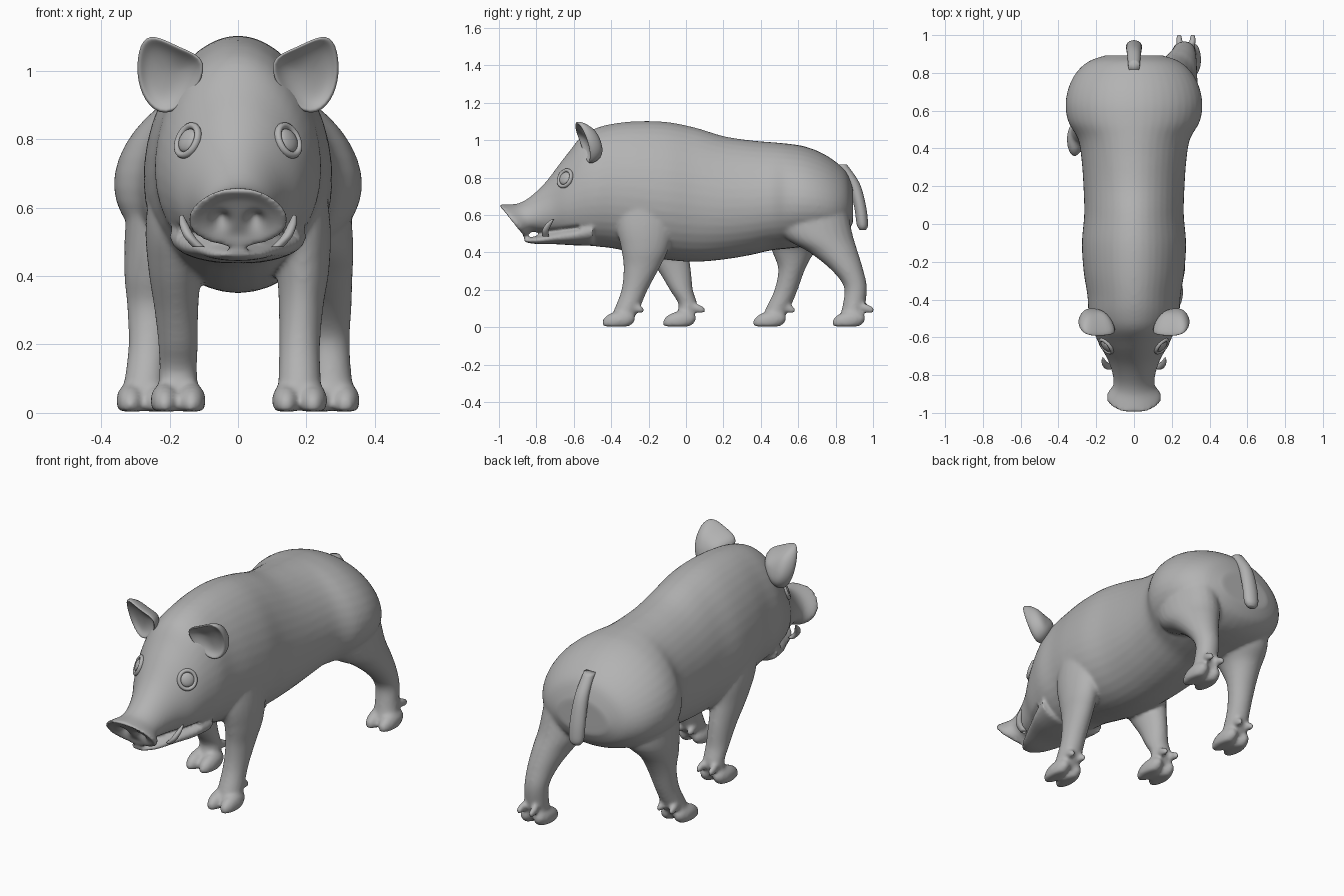
import bpy, bmesh, math
from mathutils import Vector, Matrix

cube = bpy.data.objects.get("Cube")
if cube:
    bpy.data.objects.remove(cube, do_unlink=True)

grey = bpy.data.materials.new("hide_grey")
grey.use_nodes = True
tone = (0.45, 0.45, 0.45, 1)
grey.diffuse_color = tone
grey.node_tree.nodes["Principled BSDF"].inputs["Base Color"].default_value = tone


def finish(name, bm):
    """Turn a bmesh into a smooth grey object."""
    bmesh.ops.recalc_face_normals(bm, faces=bm.faces)
    mesh = bpy.data.meshes.new(name)
    bm.to_mesh(mesh)
    bm.free()
    mesh.materials.append(grey)
    mesh.shade_smooth()
    ob = bpy.data.objects.new(name, mesh)
    bpy.context.collection.objects.link(ob)
    return ob


def blend(rows, steps=5):
    """Smooth interpolation through rows of parameters."""
    out = []
    for i in range(len(rows) - 1):
        a, b, c, d = (rows[max(0, min(len(rows) - 1, i + k))] for k in (-1, 0, 1, 2))
        for j in range(steps):
            t = j / steps
            out.append([q + t / 2 * (r - p + t * (2*p - 5*q + 4*r - s + t * (3*(q - r) + s - p)))
                        for p, q, r, s in zip(a, b, c, d)])
    return out + [list(rows[-1])]


def skin(bm, rings):
    """Bridge rings of points and cap both ends."""
    loops = [[bm.verts.new(p) for p in ring] for ring in rings]
    n = len(loops[0])
    for a, b in zip(loops, loops[1:]):
        for i in range(n):
            bm.faces.new((a[i], a[(i + 1) % n], b[(i + 1) % n], b[i]))
    bm.faces.new(loops[0])
    bm.faces.new(loops[-1])


def angles(n):
    return [2 * math.pi * i / n for i in range(n)]


def trunk(bm, rows):
    """Rows: y, top, bottom, half width, lean of the ring."""
    rings = []
    for y, top, bot, w, lean in blend(rows):
        mid, h = (top + bot) / 2, (top - bot) / 2
        rings.append([(w * math.cos(a) * (1 - 0.12 * math.sin(a)),
                       y + lean * h * math.sin(a), mid + h * math.sin(a)) for a in angles(40)])
    skin(bm, rings)


def limb(bm, rows, n=24):
    """Rows: x, y, z, radius x, radius y."""
    skin(bm, [[(x + rx * math.cos(a), y + ry * math.sin(a), z) for a in angles(n)]
              for x, y, z, rx, ry in blend(rows)])


def ball(bm, loc, size, tilt=0):
    m = Matrix.Translation(loc) @ Matrix.Rotation(tilt, 4, 'X') @ Matrix.Diagonal((*size, 1))
    return bmesh.ops.create_uvsphere(bm, u_segments=20, v_segments=12, radius=1, matrix=m)["verts"]


bm = bmesh.new()

# Head, torso and rump in one loft, from snout disc to tail end
trunk(bm, [(-.922, .625, .52, .1, -.8), (-.937, .656, .488, .142, -.8), (-.91, .657, .492, .14, -.75),
           (-.86, .662, .51, .11, -.5), (-.8, .7, .502, .112, -.3), (-.72, .785, .485, .138, -.15),
           (-.64, .92, .46, .182, 0), (-.56, 1.02, .442, .215, 0), (-.48, 1.065, .432, .238, 0),
           (-.38, 1.09, .42, .245, 0), (-.25, 1.102, .39, .265, 0), (-.1, 1.097, .36, .274, 0),
           (.05, 1.067, .35, .262, 0), (.2, 1.022, .362, .266, 0), (.34, 1, .385, .276, 0),
           (.45, .99, .41, .295, 0), (.54, .982, .42, .345, 0), (.63, .968, .43, .36, 0),
           (.72, .935, .44, .345, 0), (.8, .885, .46, .305, 0), (.86, .825, .5, .24, 0),
           (.893, .74, .56, .15, 0)])

# Lower jaw
trunk(bm, [(-.865, .475, .455, .03, 0), (-.8, .487, .445, .08, 0), (-.7, .52, .444, .125, 0),
           (-.6, .56, .438, .17, 0), (-.5, .62, .435, .2, 0)])

# Four legs in mid stride
limb(bm, [(.17, -.22, .75, .08, .13), (.185, -.22, .55, .085, .15), (.19, -.22, .42, .077, .127),
          (.185, -.237, .32, .066, .097), (.18, -.275, .2, .06, .07), (.18, -.315, .1, .062, .067),
          (.18, -.345, .04, .065, .06)])
limb(bm, [(-.17, -.2, .75, .08, .13), (-.185, -.15, .55, .085, .15), (-.185, -.11, .42, .077, .12),
          (-.18, -.06, .3, .064, .087), (-.175, -.025, .2, .058, .062), (-.175, .01, .12, .055, .05),
          (-.175, -.01, .05, .06, .05)])
limb(bm, [(.2, .65, .7, .12, .2), (.21, .7, .5, .127, .19), (.235, .79, .4, .1, .13),
          (.255, .86, .31, .077, .087), (.265, .905, .22, .062, .062), (.27, .9, .13, .06, .06),
          (.275, .88, .05, .065, .06)])
limb(bm, [(-.2, .6, .7, .12, .18), (-.215, .6, .5, .117, .17), (-.24, .575, .4, .092, .112),
          (-.25, .565, .31, .074, .072), (-.26, .535, .2, .06, .062), (-.27, .495, .11, .06, .064),
          (-.275, .465, .05, .065, .06)])

# Cloven hooves with a flat sole, and dewclaws behind them
for x, y in ((.18, -.36), (-.175, -.035), (.275, .87), (-.275, .447)):
    for side in (-1, 1):
        for v in ball(bm, (x + side * .039, y, .036), (.042, .092, .05), .2):
            v.co.z = max(v.co.z, .004)
        ball(bm, (x + side * .036, y + .1, .1), (.018, .042, .022), -.35)

# Fuse the flesh into one skin and soften the joins
body = finish("body", bm)
remesh = body.modifiers.new("fuse", 'REMESH')
remesh.mode = 'VOXEL'
remesh.voxel_size = .01
soften = body.modifiers.new("soften", 'SMOOTH')
soften.factor = .5
soften.iterations = 7
baked = bpy.data.meshes.new_from_object(body.evaluated_get(bpy.context.evaluated_depsgraph_get()))
body.modifiers.clear()
body.data = baked

# Press in the nostrils and the line of the mouth
for v in baked.vertices:
    x, y, z = v.co
    if y < -.87:
        r2 = (abs(x) - .05) ** 2 + (z - .56) ** 2
        v.co += Vector((0, .78, .63)) * .03 * math.exp(-r2 / .0005)
    if -.86 < y < -.57 and z < .6:
        line = .5 + .11 * (y + .85)
        v.co.x *= 1 - .14 * math.exp(-((z - line) / .012) ** 2)
if not baked.materials:
    baked.materials.append(grey)
baked.shade_smooth()
bpy.context.view_layer.update()

# Tail
bm = bmesh.new()
limb(bm, [(0, .83, .87, .03, .03), (0, .895, .77, .036, .033), (0, .93, .65, .042, .032),
          (0, .943, .55, .04, .03), (0, .945, .52, .022, .016)])
finish("tail", bm)

ear_outline = [(.08, 1.035), (.17, 1.065), (.25, 1.11), (.288, 1.08), (.298, .99),
               (.275, .91), (.215, .86), (.13, .92)]
# Scale and depth of each ear ring, from the hollow round the rim to the back
ear_rings = [(.3, .05), (.75, .03), (.95, 0), (1.03, .012), (.98, .04), (.7, .09), (.3, .115)]

for side, word in ((1, "left"), (-1, "right")):
    # Cupped ear
    bm = bmesh.new()
    rings = []
    for k, depth in ear_rings:
        ring = []
        for px, pz in ear_outline:
            x, z = .2 + (px - .2) * k, .99 + (pz - .99) * k
            y = -.612 + (1.1 - z) * .36 + .6 * max(0, x - .22) + depth
            ring.append((side * x, y, z))
        rings.append(ring)
    skin(bm, rings)
    ear = finish(word + "_ear", bm)
    ear.modifiers.new("round", 'SUBSURF').levels = 2
    ear.modifiers["round"].render_levels = 2

    # Eye set on the cheek with a lid around it
    hit, spot, normal, _ = body.closest_point_on_mesh((side * .145, -.645, .795))
    turn = normal.to_track_quat('Z', 'Y')
    place = Matrix.Translation(spot) @ turn.to_matrix().to_4x4()
    bm = bmesh.new()
    bmesh.ops.create_uvsphere(bm, u_segments=24, v_segments=14, radius=1,
                              matrix=place @ Matrix.Diagonal((.036, .036, .016, 1)))
    finish(word + "_eye", bm)
    bm = bmesh.new()
    loops = [[bm.verts.new(place @ Vector(((.042 + .01 * math.cos(b)) * math.cos(a),
                                           (.046 + .01 * math.cos(b)) * math.sin(a),
                                           .012 * math.sin(b)))) for b in angles(10)]
             for a in angles(32)]
    for i, loop in enumerate(loops):
        after = loops[(i + 1) % len(loops)]
        for j in range(10):
            k = (j + 1) % 10
            bm.faces.new((loop[j], loop[k], after[k], after[j]))
    finish(word + "_eyelid", bm)

    # Short curved tusk
    bm = bmesh.new()
    limb(bm, [(side * .115, -.75, .485, .018, .018), (side * .142, -.752, .515, .016, .018),
              (side * .158, -.735, .55, .013, .016), (side * .165, -.712, .578, .005, .007)], 12)
    finish(word + "_tusk", bm)
